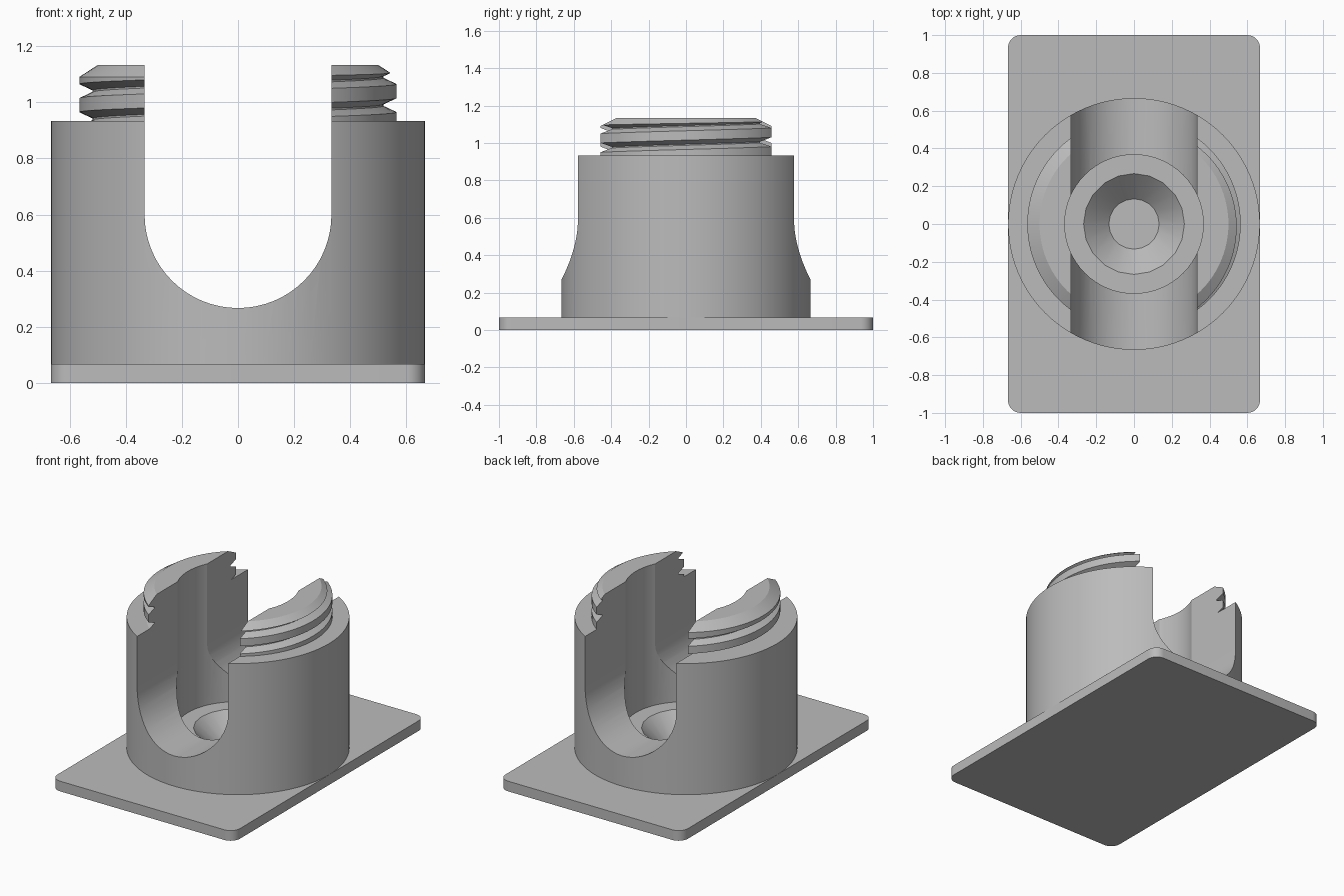
import bpy, bmesh, math

if "Cube" in bpy.data.objects:
    bpy.data.objects.remove(bpy.data.objects["Cube"], do_unlink=True)

PLATE_TOP, BODY_TOP, TOP = 0.067, 0.933, 1.133
SLOT = 0.333       # half width of the channel
PITCH = 0.1

grey = bpy.data.materials.new("plain grey")
grey.use_nodes = True
grey.diffuse_color = (0.5, 0.5, 0.5, 1)
grey.node_tree.nodes["Principled BSDF"].inputs["Base Color"].default_value = (0.5, 0.5, 0.5, 1)


def add_object(name, bm):
    bmesh.ops.recalc_face_normals(bm, faces=bm.faces)
    mesh = bpy.data.meshes.new(name)
    bm.to_mesh(mesh)
    bm.free()
    mesh.materials.append(grey)
    obj = bpy.data.objects.new(name, mesh)
    bpy.context.collection.objects.link(obj)
    return obj


def lathe(name, profile, sides):
    """Closed solid turned about z from (radius, height) points."""
    bm = bmesh.new()
    rings = [[bm.verts.new((r * math.cos(math.tau * i / sides), r * math.sin(math.tau * i / sides), z))
              for i in range(sides)] for r, z in profile]
    for low, high in zip(rings, rings[1:]):
        for i in range(sides):
            j = (i + 1) % sides
            bm.faces.new((low[i], low[j], high[j], high[i]))
    bm.faces.new(rings[0][::-1])
    bm.faces.new(rings[-1])
    return add_object(name, bm)


def prism(name, outline, axis, start, depth):
    """Extrude a flat outline along z or y."""
    bm = bmesh.new()
    place = (lambda a, b: (a, b, start)) if axis == "z" else (lambda a, b: (a, start, b))
    face = bm.faces.new([bm.verts.new(place(a, b)) for a, b in outline])
    moved = bmesh.ops.extrude_face_region(bm, geom=[face])["geom"]
    shift = (0, 0, depth) if axis == "z" else (0, depth, 0)
    bmesh.ops.translate(bm, vec=shift, verts=[v for v in moved if isinstance(v, bmesh.types.BMVert)])
    return add_object(name, bm)


def boolean(obj, cutter, operation="DIFFERENCE"):
    mod = obj.modifiers.new("cut", "BOOLEAN")
    mod.operation, mod.object, mod.solver = operation, cutter, "EXACT"
    graph = bpy.context.evaluated_depsgraph_get()
    mesh = bpy.data.meshes.new_from_object(obj.evaluated_get(graph))
    obj.modifiers.clear()
    obj.data = mesh


def helical_rod(name, sides, turns, start):
    """Rod with a right-hand thread; rows follow the helix and step one turn at the seam."""
    tooth = [(0.565, -0.025), (0.565, 0.025), (0.518, 0.047), (0.518, 0.053)]
    rows = [(r, start + PITCH * t + dz) for t in range(turns) for r, dz in tooth]
    step = len(tooth)
    bm = bmesh.new()
    cols = []
    for i in range(sides):
        a = math.tau * i / sides
        cols.append([bm.verts.new((r * math.cos(a), r * math.sin(a), z + PITCH * i / sides))
                     for r, z in rows])
    n = len(rows)
    for i in range(sides - 1):
        for k in range(n - 1):
            bm.faces.new((cols[i][k], cols[i + 1][k], cols[i + 1][k + 1], cols[i][k + 1]))
    for k in range(n - 1 - step):
        bm.faces.new((cols[-1][k], cols[0][k + step], cols[0][k + step + 1], cols[-1][k + 1]))
    # end caps: fans from the axis, including the seam step
    bottom = [c[0] for c in cols] + [cols[0][k] for k in range(step, 0, -1)]
    top = [c[-1] for c in cols] + [cols[-1][k] for k in range(n - 2, n - 2 - step, -1)]
    # the upper seam belongs to the last column, so its fan closes back to the first
    for loop in (bottom, top):
        centre = bm.verts.new((0, 0, sum(v.co.z for v in loop) / len(loop)))
        for v, w in zip(loop, loop[1:] + loop[:1]):
            bm.faces.new((centre, v, w))
    return add_object(name, bm)


# base plate with rounded corners
outline = []
for sx, sy, turn in ((1, 1, 0), (-1, 1, 90), (-1, -1, 180), (1, -1, 270)):
    for i in range(9):
        a = math.radians(turn + i * 11.25)
        outline.append((sx * 0.6 + 0.067 * math.cos(a), sy * 0.933 + 0.067 * math.sin(a)))
plate = prism("base_plate", outline, "z", 0, PLATE_TOP)

# round body
body = lathe("round_body", [(0.6665, 0.03), (0.6665, BODY_TOP)], 96)

# threaded collar, trimmed flat with a chamfered top
collar = helical_rod("threaded_collar", 96, 7, 0.74)
trim = lathe("trim", [(0.6, BODY_TOP - 0.002), (0.6, 1.068), (0.5, TOP)], 96)
boolean(collar, trim, "INTERSECT")

# cutters: U channel along y, and stepped bore with countersunk hole
arc = [(SLOT * math.cos(a), 0.6 + SLOT * math.sin(a))
       for a in (math.pi + math.pi * i / 32 for i in range(33))]
channel = prism("channel_cutter", arc + [(SLOT, 1.5), (-SLOT, 1.5)], "y", -1.2, 2.4)
bore = lathe("bore_cutter", [(0.367, 0.2), (0.367, 1.5)], 64)
sink = lathe("countersink_cutter", [(0.133, 0), (0.133, PLATE_TOP), (0.267, 0.2), (0.267, 0.3)], 20)

for part in (body, collar):
    boolean(part, channel)
    boolean(part, bore)
boolean(body, sink)

for helper in (trim, channel, bore, sink):
    bpy.data.objects.remove(helper, do_unlink=True)

# smooth curved walls, keep hard edges
for part in (plate, body, collar):
    bpy.ops.object.select_all(action="DESELECT")
    part.select_set(True)
    bpy.context.view_layer.objects.active = part
    bpy.ops.object.shade_smooth_by_angle(angle=math.radians(25))
